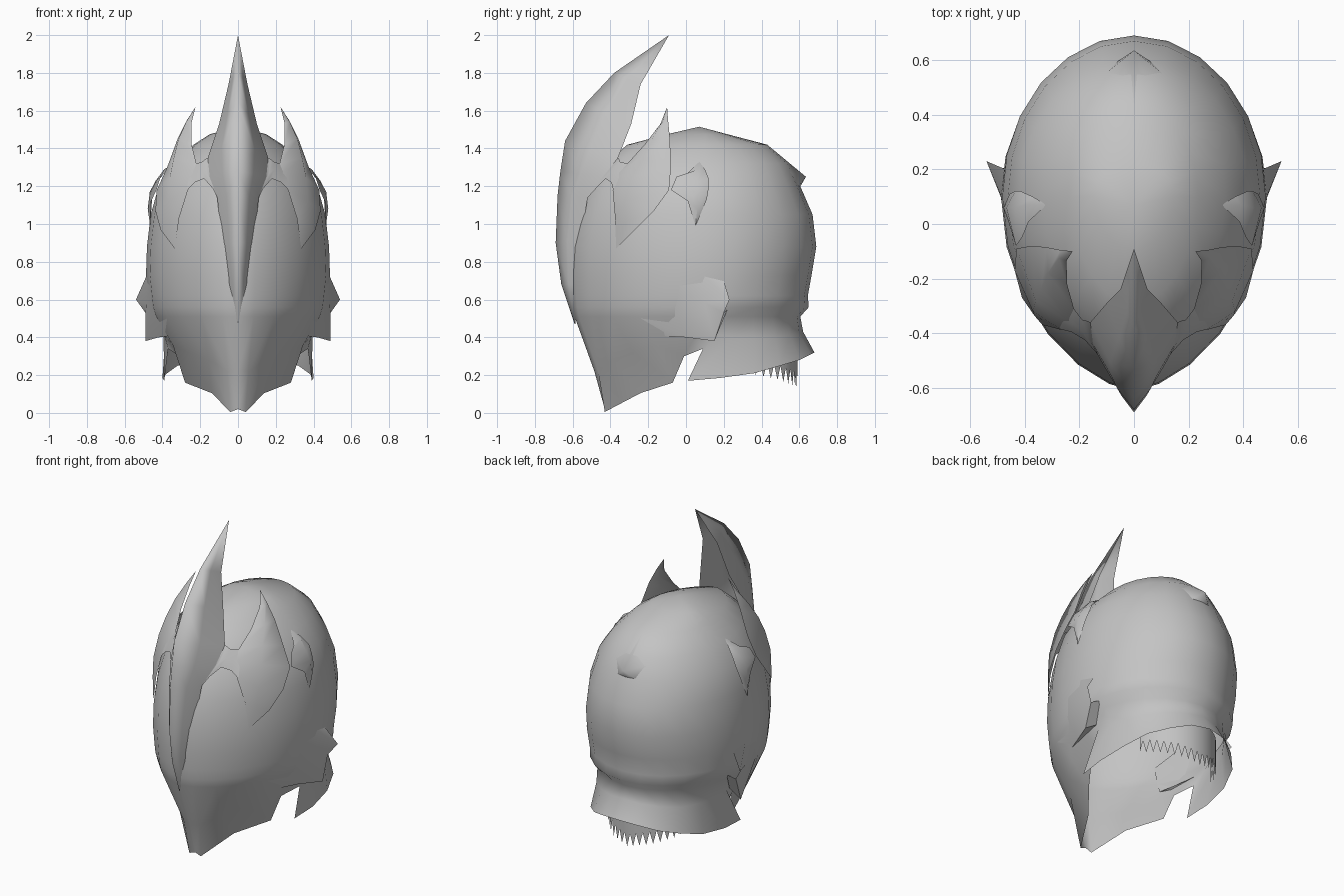
import bpy, bmesh, math
from mathutils import Vector

cube = bpy.data.objects.get("Cube")
if cube:
    bpy.data.objects.remove(cube, do_unlink=True)

# One grey metal for everything
metal = bpy.data.materials.new("grey_metal")
metal.use_nodes = True
GREY = (0.55, 0.55, 0.55, 1.0)
metal.diffuse_color = GREY
metal.node_tree.nodes["Principled BSDF"].inputs["Base Color"].default_value = GREY


def patch(name, rows, angle=50):
    """Skin a grid of points on the +x side and mirror it."""
    bm = bmesh.new()
    grid = [[bm.verts.new(p) for p in row] for row in rows]
    for a, b in zip(grid, grid[1:]):
        for i in range(len(a) - 1):
            bm.faces.new((a[i], a[i + 1], b[i + 1], b[i]))
    bmesh.ops.remove_doubles(bm, verts=bm.verts, dist=0.0005)
    bmesh.ops.recalc_face_normals(bm, faces=bm.faces)
    # Turn the sheet so that it faces away from the middle of the helmet
    centre = Vector((0, 0.05, 0.8))
    out = sum((f.calc_center_median() - centre).dot(f.normal) * f.calc_area() for f in bm.faces)
    if out < 0:
        bmesh.ops.reverse_faces(bm, faces=bm.faces)
    me = bpy.data.meshes.new(name)
    bm.to_mesh(me)
    bm.free()
    me.materials.append(metal)
    ob = bpy.data.objects.new(name, me)
    bpy.context.collection.objects.link(ob)
    bpy.ops.object.select_all(action='DESELECT')
    ob.select_set(True)
    bpy.context.view_layer.objects.active = ob
    bpy.ops.object.shade_smooth_by_angle(angle=math.radians(angle))
    mirror = ob.modifiers.new("Mirror", 'MIRROR')
    mirror.merge_threshold = 0.001


def ring(z, front, back, front_width, back_width, mid=0.1, n=12):
    """Half outline from front to back, slightly pointed at the front."""
    pts = []
    for i in range(n + 1):
        t = math.pi * i / n
        s, c = max(math.sin(t), 0.0), math.cos(t)
        x = front_width * s ** 1.25 if i <= n // 2 else back_width * s
        if i in (0, n):
            x = 0.0
        y = mid - c * ((mid - front) if c > 0 else (back - mid))
        pts.append((x, y, z))
    return pts


# Shell: notched lower edge, chin and neck guard, then the skull rings
lower_edge = [(0, -.43, .02), (.04, -.43, .005), (.14, -.24, .105), (.28, -.07, .16),
              (.31, -.01, .30), (.37, .09, .34), (.39, .01, .17), (.40, .18, .185),
              (.375, .36, .21), (.32, .50, .25), (.225, .60, .28), (.12, .66, .31), (0, .68, .32)]
jaw_line = [(0, -.485, .22), (.055, -.465, .22), (.155, -.385, .28), (.26, -.28, .32),
            (.345, -.15, .36), (.39, .05, .41), (.395, .16, .42), (.385, .25, .40),
            (.355, .36, .40), (.30, .47, .40), (.21, .55, .41), (.11, .60, .42), (0, .62, .43)]
skull = [ring(*r) for r in [
    (.51, -.59, .605, .452, .425), (.56, -.60, .65, .468, .468), (.62, -.605, .645, .475, .475),
    (.73, -.61, .665, .487, .487), (.88, -.605, .69, .482, .482), (1.05, -.57, .67, .462, .462),
    (1.2, -.51, .605, .42, .42), (1.32, -.43, .55, .335, .335), (1.42, -.31, .43, .235, .235),
    (1.475, -.10, .22, .15, .15)]]
patch("helmet_shell", [lower_edge, jaw_line] + skull + [[(0, .07, 1.515)] * 13], 60)

# Tall central crest: ridge, flank and trailing edge for each level
crest = []
for ridge_y, ridge_z, ex, ey, ez in [
        (-.09, 2.0, 0, -.09, 2.0), (-.38, 1.80, .05, -.24, 1.74),
        (-.53, 1.64, .10, -.29, 1.53), (-.64, 1.44, .16, -.36, 1.35),
        (-.665, 1.28, .15, -.44, 1.25), (-.68, 1.15, .11, -.52, 1.14),
        (-.69, .90, .085, -.56, .90), (-.66, .68, .055, -.58, .68),
        (-.59, .47, 0, -.585, .47)]:
    flank = (ex * .55, ridge_y + (ey - ridge_y) * .48, (ridge_z + ez) / 2)
    crest.append([(0, ridge_y, ridge_z), flank, (ex, ey, ez)])
patch("crest", crest, 70)

# Brow plate joining the crest to the horns, arched over the face
patch("brow_plate", [
    [(.11, -.52, 1.14), (.135, -.475, 1.19), (.18, -.425, 1.24), (.23, -.395, 1.22), (.27, -.385, 1.18)],
    [(.15, -.44, 1.25), (.165, -.42, 1.27), (.19, -.39, 1.285), (.225, -.365, 1.275), (.275, -.35, 1.23)],
    [(.16, -.36, 1.35), (.17, -.355, 1.345), (.19, -.35, 1.33), (.22, -.31, 1.32), (.29, -.29, 1.28)]])

# Curved side horns
tip, root = (.225, -.10, 1.62), (.335, -.37, .87)
patch("side_horns", [
    [root, (.312, -.375, 1.03), (.265, -.388, 1.18), (.225, -.37, 1.26), (.22, -.31, 1.32),
     (.245, -.22, 1.42), (.247, -.135, 1.53), tip],
    [root, (.365, -.335, 1.00), (.37, -.32, 1.12), (.36, -.28, 1.25), (.34, -.24, 1.35),
     (.315, -.18, 1.45), (.275, -.125, 1.54), tip],
    [root, (.41, -.27, .97), (.437, -.17, 1.07), (.43, -.09, 1.18), (.375, -.08, 1.30),
     (.32, -.085, 1.45), (.27, -.095, 1.55), tip]], 70)

# Small ear fins behind the horns
tip, root = (.32, .07, 1.33), (.465, .05, .99)
patch("ear_fins", [
    [root, (.46, .01, 1.12), (.432, -.08, 1.18), (.41, -.05, 1.25), (.385, .01, 1.27), tip],
    [root, (.478, .06, 1.08), (.467, .06, 1.17), (.435, .06, 1.23), (.39, .07, 1.29), tip],
    [root, (.455, .11, 1.13), (.435, .12, 1.19), (.415, .12, 1.24), (.37, .10, 1.29), tip]])

# Flared cheek plates growing out of the shell and ending in a spike
patch("cheek_plates", [
    [(.38, -.27, .62), (.455, -.10, .72), (.478, .08, .74), (.47, .20, .70)],
    [(.375, -.24, .50), (.45, -.06, .56), (.488, .10, .58), (.54, .23, .60)],
    [(.345, -.18, .41), (.42, 0, .40), (.49, .15, .38), (.49, .20, .53)],
    [(.345, -.17, .41), (.39, .02, .42), (.41, .15, .43), (.44, .22, .55)]], 60)

# Pointed knob at the back of the skull
peak = (0, .635, 1.25)
patch("back_knob", [[(0, .43, 1.42), (.07, .48, 1.365), (.13, .53, 1.28), (.06, .595, 1.20), (0, .60, 1.19)],
                    [peak] * 5], 80)

# Ragged fringe hanging inside the neck guard
top, bottom = [], []
TEETH = 9
for i in range(TEETH * 2 + 1):
    t = i / (TEETH * 2)
    a = t * math.radians(72)
    x, y = .28 * math.sin(a), .27 + .32 * math.cos(a)
    top.append((x, y, .40))
    bottom.append((x, y, .12 + .08 * t + (.08 if i % 2 else 0)))
patch("neck_fringe", [top, bottom])
